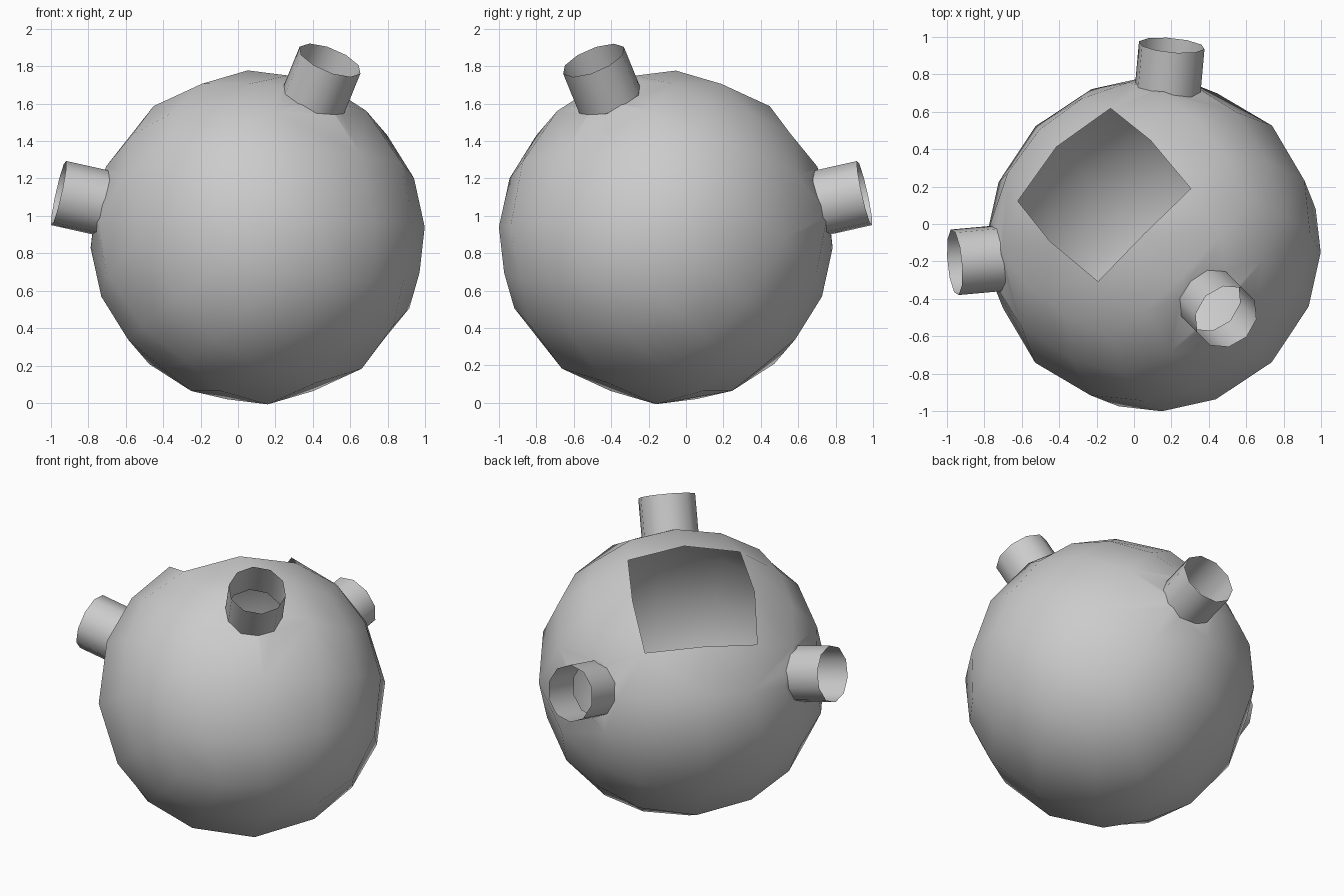
import bpy, bmesh, math
from mathutils import Vector, Matrix

if "Cube" in bpy.data.objects:
    bpy.data.objects.remove(bpy.data.objects["Cube"])

CENTRE = Vector((0.105, -0.108, 0.885))
R, TUBE_R, TUBE_TIP, TUBE_BASE, SIDES = 0.895, 0.178, 1.093, 0.848, 10

# Tilted frame: the square opening looks along "up", tubes are spread around it
h = Vector((1, -1, 0)).normalized()
up = -0.5 * h + Vector((0, 0, 0.866))
u = 0.866 * h + Vector((0, 0, 0.5))
v = up.cross(u)
frame = Matrix.Translation(CENTRE) @ Matrix((u, v, up)).transposed().to_4x4()

# Local tube directions: 30 degrees of elevation, every 120 degrees
el = math.radians(30)
dirs = [Vector((math.cos(el) * math.cos(a), math.cos(el) * math.sin(a), math.sin(el)))
        for a in (0, math.tau / 3, -math.tau / 3)]


def make_object(name, bm):
    me = bpy.data.meshes.new(name)
    bm.to_mesh(me)
    bm.free()
    ob = bpy.data.objects.new(name, me)
    bpy.context.collection.objects.link(ob)
    return ob


def cylinder(bm, d, lo, hi, caps):
    m = Matrix.Translation(d * (lo + hi) / 2) @ d.to_track_quat('Z', 'Y').to_matrix().to_4x4()
    bmesh.ops.create_cone(bm, cap_ends=caps, segments=SIDES, radius1=TUBE_R,
                          radius2=TUBE_R, depth=hi - lo, matrix=m)


# Shell: subdivided cube pushed out to a sphere
bm = bmesh.new()
bmesh.ops.create_cube(bm, size=2)
bmesh.ops.subdivide_edges(bm, edges=bm.edges[:], cuts=3, use_grid_fill=True)
for vert in bm.verts:
    p = Vector([0.47 * math.copysign(1, c) if 0.4 < abs(c) < 0.6 else c for c in vert.co])
    vert.co = p.normalized() * R
bm.normal_update()
shell = make_object("shell", bm)

# Round holes under the tubes
bm = bmesh.new()
for d in dirs:
    cylinder(bm, d, 0.6, 1.2, True)
cutter = make_object("hole_cutter", bm)
cutter.hide_render = True
mod = shell.modifiers.new("holes", 'BOOLEAN')
mod.operation = 'DIFFERENCE'
mod.solver = 'EXACT'
mod.object = cutter
bpy.context.view_layer.update()
cut = bpy.data.meshes.new_from_object(shell.evaluated_get(bpy.context.evaluated_depsgraph_get()))
shell.modifiers.clear()
bpy.data.objects.remove(cutter)


def in_pocket(f):
    return any(all(p.co.dot(d) > 0 and (p.co - d * p.co.dot(d)).length < TUBE_R * 1.01
                   for p in f.verts) for d in dirs)


def in_opening(f):
    c = f.calc_center_median()
    return c.z > 0.3 and max(abs(c.x), abs(c.y)) < 0.47 * c.z


# Open the shell: drop the pocket walls and the square opening
bm = bmesh.new()
bm.from_mesh(cut)
bmesh.ops.delete(bm, geom=[f for f in bm.faces if in_pocket(f) or in_opening(f)], context='FACES')
for f in bm.faces:
    f.smooth = True
bm.to_mesh(shell.data)
bm.free()
shell.matrix_world = frame

# Open tubes
for i, d in enumerate(dirs):
    bm = bmesh.new()
    cylinder(bm, d, TUBE_BASE, TUBE_TIP, False)
    for f in bm.faces:
        f.smooth = True
    make_object(f"tube_{i + 1}", bm).matrix_world = frame
